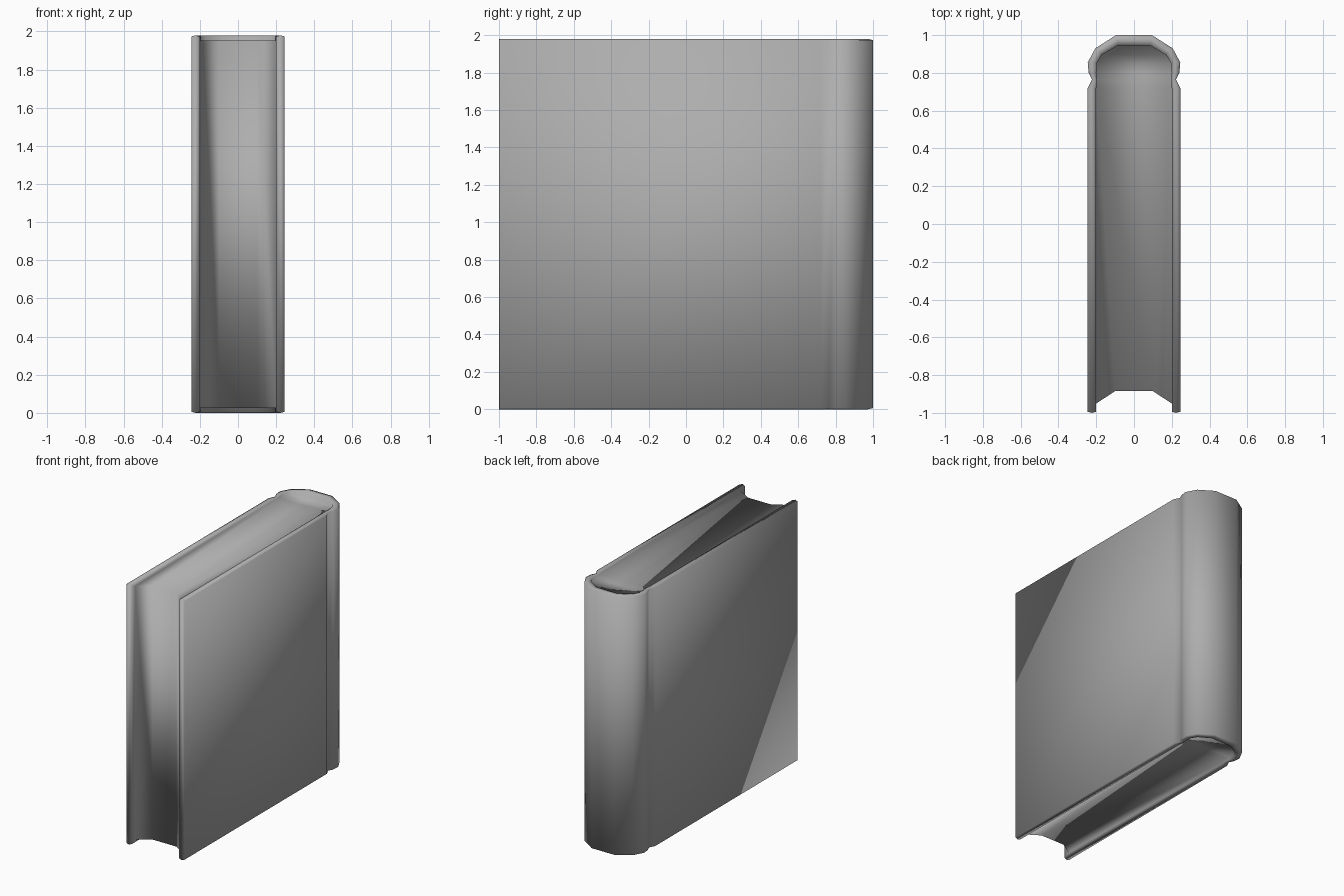
import bpy, bmesh

if "Cube" in bpy.data.objects:
    bpy.data.objects.remove(bpy.data.objects["Cube"])

HEIGHT = 1.98
RECESS = 0.026   # page edges sit below the cover rim
SOFT = 0.006     # slight rounding of the cover rim


def mirrored(half):
    """Continue a right-hand profile round to the left-hand side."""
    return half + [(-x, y) for x, y in reversed(half)]


def ring(bm, pts, z):
    return [bm.verts.new((x, y, z)) for x, y in pts]


def bridge(bm, a, b):
    for i in range(len(a) - 1):
        bm.faces.new((a[i], a[i + 1], b[i + 1], b[i]))


# Half profiles from the fore edge back to the spine
outer = mirrored([(0.245, -1.0 + SOFT), (0.245, 0.72), (0.223, 0.765), (0.24, 0.80),
                  (0.245, 0.855), (0.205, 0.93), (0.095, 1.0)])
inner = mirrored([(0.20, -1.0 + SOFT), (0.20, 0.72), (0.195, 0.765), (0.20, 0.80),
                  (0.195, 0.855), (0.17, 0.895), (0.085, 0.945)])
ridge = [((a + c) / 2, (b + d) / 2) for (a, b), (c, d) in zip(outer, inner)]
ridge[0], ridge[-1] = (0.2225, -1.0), (-0.2225, -1.0)

bm = bmesh.new()
ends = []
for z, s in ((0, 1), (HEIGHT, -1)):
    o = ring(bm, outer, z + s * SOFT)
    r = ring(bm, ridge, z)
    i = ring(bm, inner, z + s * SOFT)
    # Page block end: starts behind the board edges
    p = ring(bm, [(0.20, -0.95)] + inner[1:-1] + [(-0.20, -0.95)], z + s * RECESS)
    fore = ring(bm, [(0.10, -0.885), (-0.10, -0.885)], z + s * RECESS)
    # Rounded cover rim and the step down to the pages
    bridge(bm, o, r)
    bridge(bm, r, i)
    bridge(bm, i, p)
    # Page surface, filled across from side to side
    n = len(p)
    bm.faces.new((p[0], p[1], fore[0]))
    bm.faces.new((p[-1], p[-2], fore[1]))
    bm.faces.new((fore[0], p[1], p[-2], fore[1]))
    for k in range(1, n // 2 - 1):
        bm.faces.new((p[k], p[k + 1], p[n - 2 - k], p[n - 1 - k]))
    ends.append((o, r, i, p, fore))

(o0, r0, i0, p0, f0), (o1, r1, i1, p1, f1) = ends
# Outside of the boards, hinge grooves and spine
bridge(bm, o0, o1)
# Front edges and inner margins of the two boards
for e in (0, -1):
    for a0, a1, b0, b1 in ((o0, o1, r0, r1), (r0, r1, i0, i1), (i0, i1, p0, p1)):
        bm.faces.new((a0[e], a1[e], b1[e], b0[e]))
# Hollowed fore edge of the pages
bridge(bm, [p0[0], *f0, p0[-1]], [p1[0], *f1, p1[-1]])

bmesh.ops.recalc_face_normals(bm, faces=bm.faces)
for f in bm.faces:
    f.smooth = True
mesh = bpy.data.meshes.new("book")
bm.to_mesh(mesh)
bm.free()
book = bpy.data.objects.new("book", mesh)
bpy.context.collection.objects.link(book)

# Dark grey binding
grey = bpy.data.materials.new("dark_grey")
grey.diffuse_color = (0.42, 0.42, 0.42, 1)
grey.use_nodes = True
grey.node_tree.nodes["Principled BSDF"].inputs["Base Color"].default_value = grey.diffuse_color
mesh.materials.append(grey)
